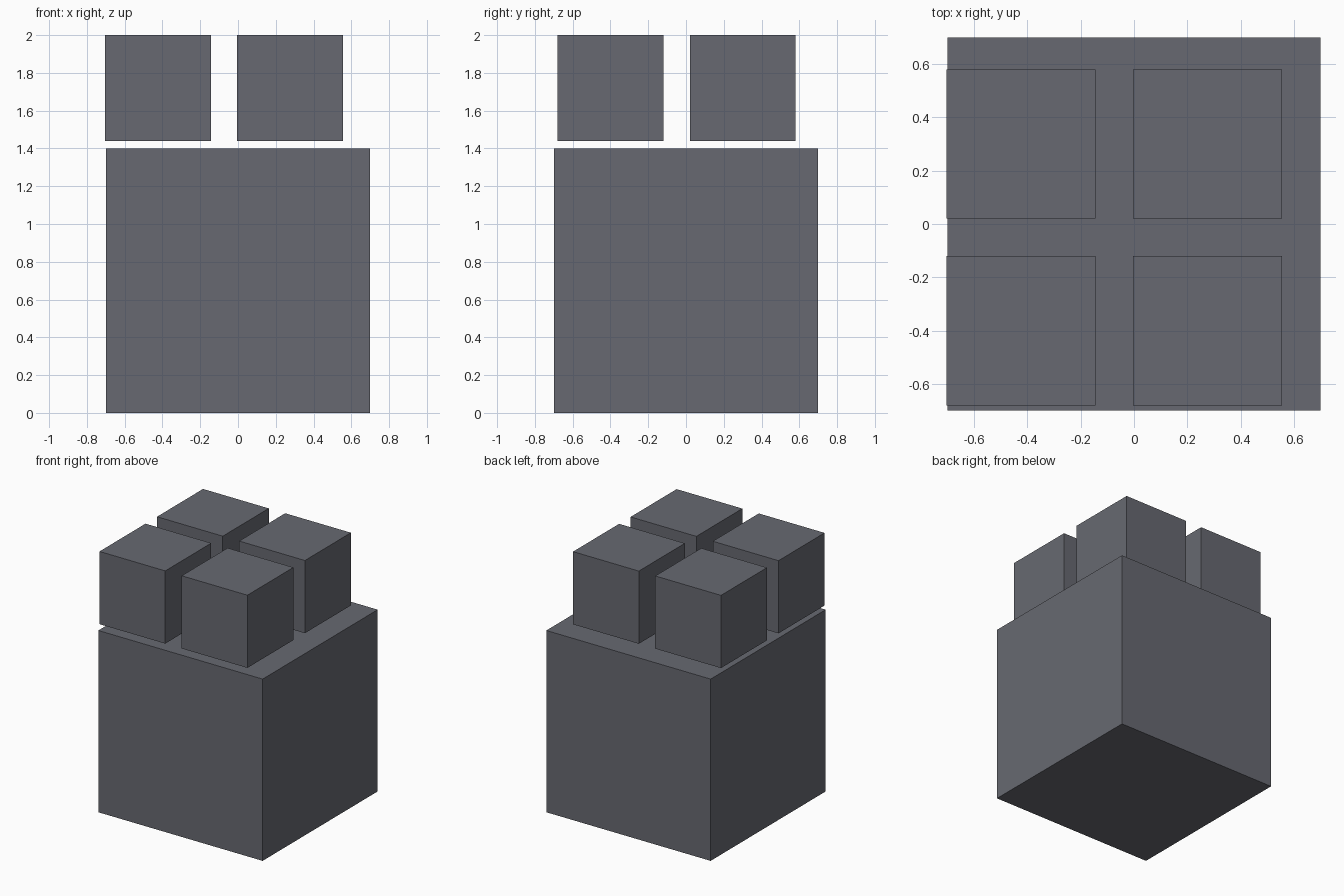
import bpy

if "Cube" in bpy.data.objects:
    bpy.data.objects.remove(bpy.data.objects["Cube"])

grey = bpy.data.materials.new("slate grey")
grey.diffuse_color = (0.136, 0.141, 0.165, 1.0)
grey.use_nodes = True
grey.node_tree.nodes["Principled BSDF"].inputs["Base Color"].default_value = grey.diffuse_color


def cube(name, size, location):
    bpy.ops.mesh.primitive_cube_add(size=size, location=location)
    obj = bpy.context.object
    obj.name = name
    obj.data.materials.append(grey)
    return obj


# Large base block
cube("base_block", 1.4, (0, 0, 0.7))

# Four small blocks floating just above the base, slightly off-centre
for side, x in (("left", -0.424), ("right", 0.276)):
    for end, y in (("front", -0.40), ("back", 0.30)):
        cube(f"{end}_{side}_top_block", 0.56, (x, y, 1.72))
